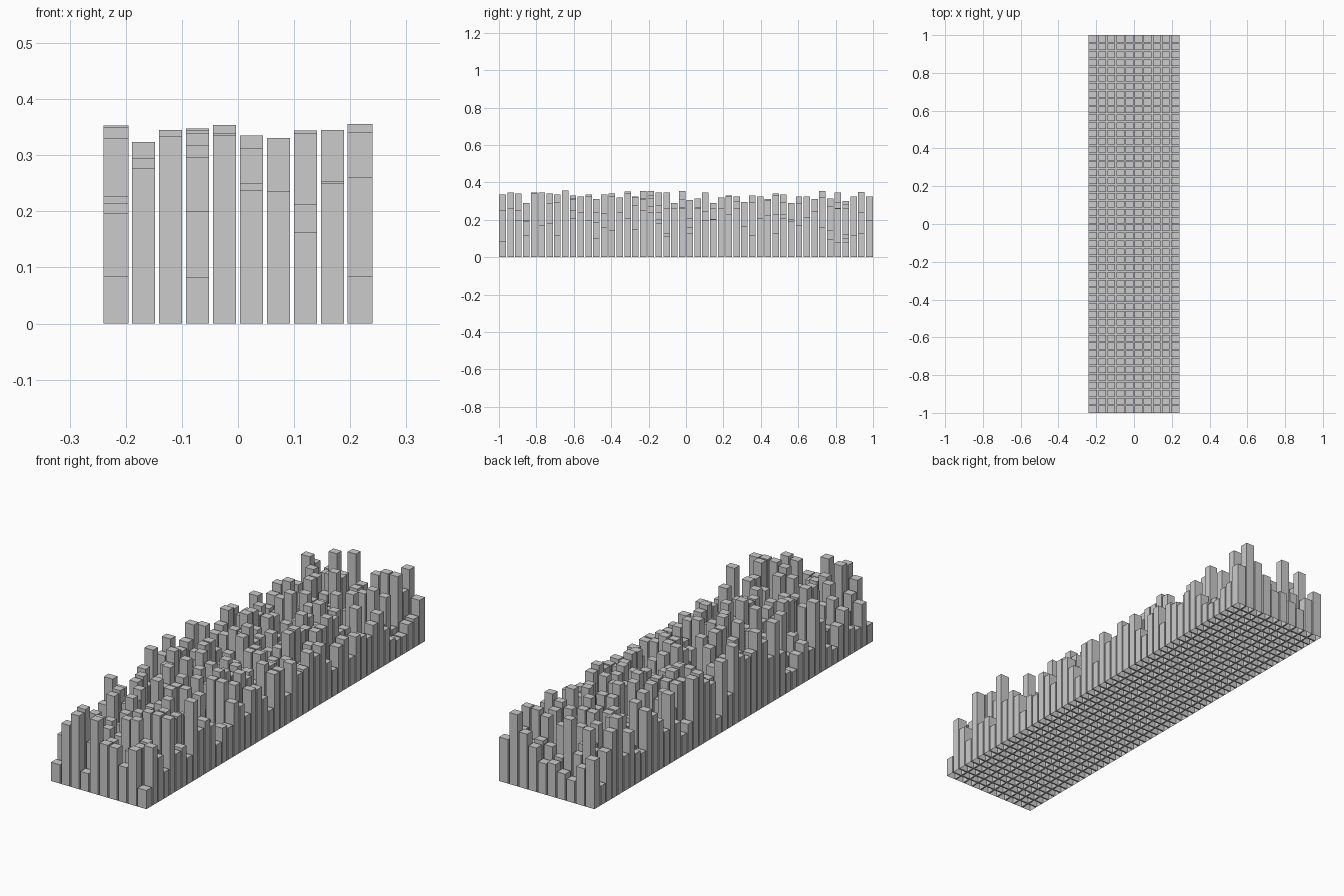
import bpy, bmesh, random

if "Cube" in bpy.data.objects:
    bpy.data.objects.remove(bpy.data.objects["Cube"])

random.seed(11)
NX, NY = 10, 48
HALF_X, HALF_Y, GAP = 0.24, 1.0, 0.007
PX, PY = 2 * HALF_X / NX, 2 * HALF_Y / NY

# height readings: front and back rows, tallest bar per column and per row
front = [.085, .277, .333, .083, .335, .238, .236, .162, .25, .085]
back = [.22, .17, .1, .12, .15, .14, .2, .25, .325, .2]
col_top = [.354, .324, .353, .353, .354, .345, .331, .344, .345, .356]
row_top = [.335, .345, .34, .29, .345, .345, .34, .335, .356, .33, .325, .335,
           .31, .335, .34, .32, .35, .325, .354, .353, .345, .345, .29, .353,
           .305, .315, .345, .29, .32, .33, .325, .295, .33, .325, .31, .34,
           .335, .29, .325, .325, .31, .353, .315, .345, .3, .325, .348, .325]
right_side = {1: .261, 2: .2, 3: .12, 4: .341, 5: .17, 6: .18, 8: .356, 9: .21,
              11: .2, 12: .1, 13: .16, 15: .24, 16: .21, 17: .15, 18: .25,
              19: .24, 20: .18, 21: .11, 24: .13, 38: .17, 43: .08, 45: .12, 46: .13}


def row_heights(j):
    if j == 0:
        return front
    if j == NY - 1:
        return back
    hs = [min(random.uniform(0.07, 0.35), c, row_top[j]) for c in col_top]
    hs[-1] = right_side.get(j, min(hs[-1], 0.26))
    # raise the tallest suitable bar to the row's skyline
    fit = [i for i in range(NX - 1) if col_top[i] >= row_top[j]]
    if fit:
        k = max(fit, key=lambda i: hs[i])
        hs[k] = row_top[j]
    return hs


def spans(i, n, pitch, half):
    # cell limits, and bar limits inset only from neighbouring cells
    lo, hi = -half + i * pitch, -half + (i + 1) * pitch
    return lo, hi, lo + (GAP / 2 if i > 0 else 0), hi - (GAP / 2 if i < n - 1 else 0)


def rect(bm, x0, x1, y0, y1, z):
    return [bm.verts.new(p) for p in ((x0, y0, z), (x1, y0, z), (x1, y1, z), (x0, y1, z))]


# sheet of cells, each with an inset bar drawn upward (open underneath)
bm = bmesh.new()
for j in range(NY):
    cy0, cy1, y0, y1 = spans(j, NY, PY, HALF_Y)
    for i, h in enumerate(row_heights(j)):
        cx0, cx1, x0, x1 = spans(i, NX, PX, HALF_X)
        cell = rect(bm, cx0, cx1, cy0, cy1, 0)
        foot = rect(bm, x0, x1, y0, y1, 0)
        top = rect(bm, x0, x1, y0, y1, h)
        bm.faces.new(top)
        flush = (j == 0, i == NX - 1, j == NY - 1, i == 0)
        for a in range(4):
            b = (a + 1) % 4
            bm.faces.new((foot[a], foot[b], top[b], top[a]))
            if not flush[a]:
                bm.faces.new((cell[a], cell[b], foot[b], foot[a]))
bmesh.ops.remove_doubles(bm, verts=bm.verts, dist=1e-5)

mesh = bpy.data.meshes.new("bar_field")
bm.to_mesh(mesh)
bm.free()

# darker grey
grey = bpy.data.materials.new("dark_grey")
grey.diffuse_color = (0.58, 0.58, 0.58, 1)
grey.use_nodes = True
grey.node_tree.nodes["Principled BSDF"].inputs["Base Color"].default_value = grey.diffuse_color
mesh.materials.append(grey)
bpy.context.collection.objects.link(bpy.data.objects.new("bar_field", mesh))
